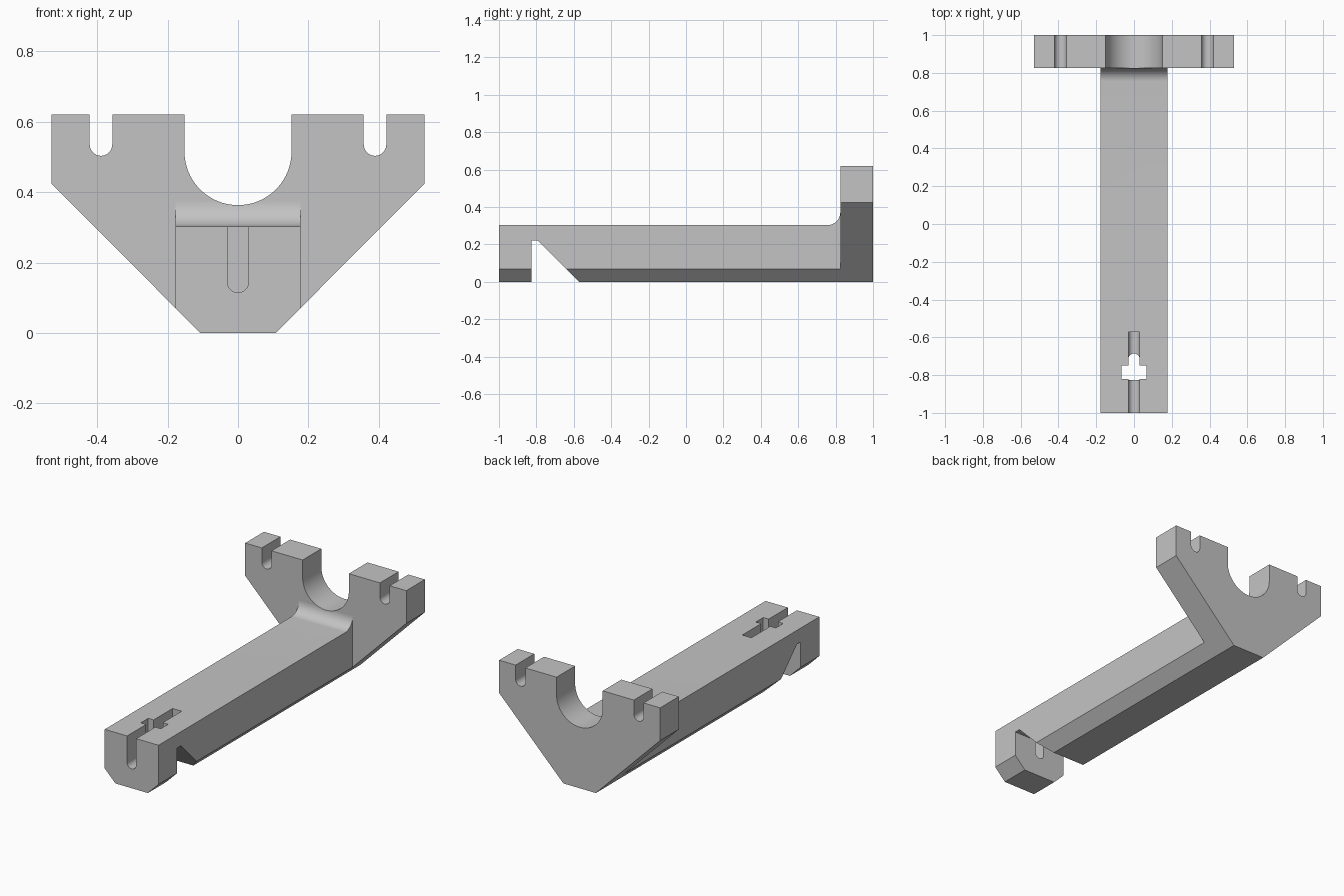
import bpy
import bmesh
from math import sin, cos, pi, radians

if "Cube" in bpy.data.objects:
    bpy.data.objects.remove(bpy.data.objects["Cube"])

# Single material
grey = bpy.data.materials.new("light_grey")
GREY = (0.55, 0.55, 0.55, 1)
grey.diffuse_color = GREY
grey.use_nodes = True
grey.node_tree.nodes["Principled BSDF"].inputs["Base Color"].default_value = GREY


def prism(name, profile, axis, start, end):
    """Extrude a 2D profile: (y, z) along x, or (x, z) along y."""
    bm = bmesh.new()
    place = (lambda p, t: (t, p[0], p[1])) if axis == "x" else (lambda p, t: (p[0], t, p[1]))
    rings = [[bm.verts.new(place(p, t)) for p in profile] for t in (start, end)]
    for ring in rings:
        bm.faces.new(ring)
    n = len(profile)
    for i in range(n):
        j = (i + 1) % n
        bm.faces.new((rings[0][i], rings[0][j], rings[1][j], rings[1][i]))
    bmesh.ops.recalc_face_normals(bm, faces=bm.faces)
    mesh = bpy.data.meshes.new(name)
    bm.to_mesh(mesh)
    bm.free()
    mesh.materials.append(grey)
    obj = bpy.data.objects.new(name, mesh)
    bpy.context.collection.objects.link(obj)
    return obj


def arc(cx, cz, r, a0, a1, steps):
    angles = [radians(a0 + (a1 - a0) * i / steps) for i in range(steps + 1)]
    return [(cx + r * cos(a), cz + r * sin(a)) for a in angles]


def u_slot(cx, cz, r, top, steps):
    """Round-bottomed slot outline, from its top left to its top right."""
    return [(cx - r, top)] + arc(cx, cz, r, 180, 360, steps) + [(cx + r, top)]


def activate(obj):
    bpy.ops.object.select_all(action="DESELECT")
    obj.select_set(True)
    bpy.context.view_layer.objects.active = obj


def boolean(obj, cutter, operation):
    mod = obj.modifiers.new(cutter.name, "BOOLEAN")
    mod.object, mod.operation, mod.solver = cutter, operation, "EXACT"
    activate(obj)
    bpy.ops.object.modifier_apply(modifier=mod.name)
    bpy.data.objects.remove(cutter)


TOP, PLATE_Y, ARM_TOP, ARM_X, FOOT_X = 0.62, 0.825, 0.303, 0.177, 0.107
FILLET = 0.07

# Upright plate with a wide cradle and two narrow slots
outline = [(-FOOT_X, 0), (-0.53, 0.425), (-0.53, TOP)]
outline += u_slot(-0.389, 0.535, 0.032, TOP, 16)
outline += u_slot(0, 0.515, 0.152, TOP, 40)
outline += u_slot(0.389, 0.535, 0.032, TOP, 16)
outline += [(0.53, TOP), (0.53, 0.425), (FOOT_X, 0)]
plate = prism("upright_plate", outline, "y", PLATE_Y, 1)

# Long arm: side outline with hook notch and fillet
side = [(-1, 0), (-0.825, 0), (-0.825, 0.22), (-0.79, 0.22), (-0.572, 0), (PLATE_Y, 0)]
side += arc(PLATE_Y - FILLET, ARM_TOP + FILLET, FILLET, 0, -90, 14)
side += [(-1, ARM_TOP)]
arm = prism("long_arm", side, "x", -ARM_X, ARM_X)

# Chamfer the lower edges of the arm
section = [(-FOOT_X, 0), (FOOT_X, 0), (ARM_X, ARM_X - FOOT_X), (ARM_X, 0.5),
           (-ARM_X, 0.5), (-ARM_X, ARM_X - FOOT_X)]
boolean(arm, prism("chamfer_section", section, "y", -1.1, 1.1), "INTERSECT")

# Cradle clearance, front slot and nut pocket
boolean(arm, prism("cradle_cut", u_slot(0, 0.515, 0.152, 0.7, 40), "y", 0.6, 1.1), "DIFFERENCE")
boolean(arm, prism("front_slot_cut", u_slot(0, 0.145, 0.03, 0.4, 16), "y", -1.1, -0.572), "DIFFERENCE")
pocket = [(-0.066, 0.1), (0.066, 0.1), (0.066, 0.4), (-0.066, 0.4)]
boolean(arm, prism("pocket_cut", pocket, "y", -0.82, -0.75), "DIFFERENCE")

for part in (plate, arm):
    activate(part)
    bpy.ops.object.shade_smooth_by_angle(angle=radians(30))
